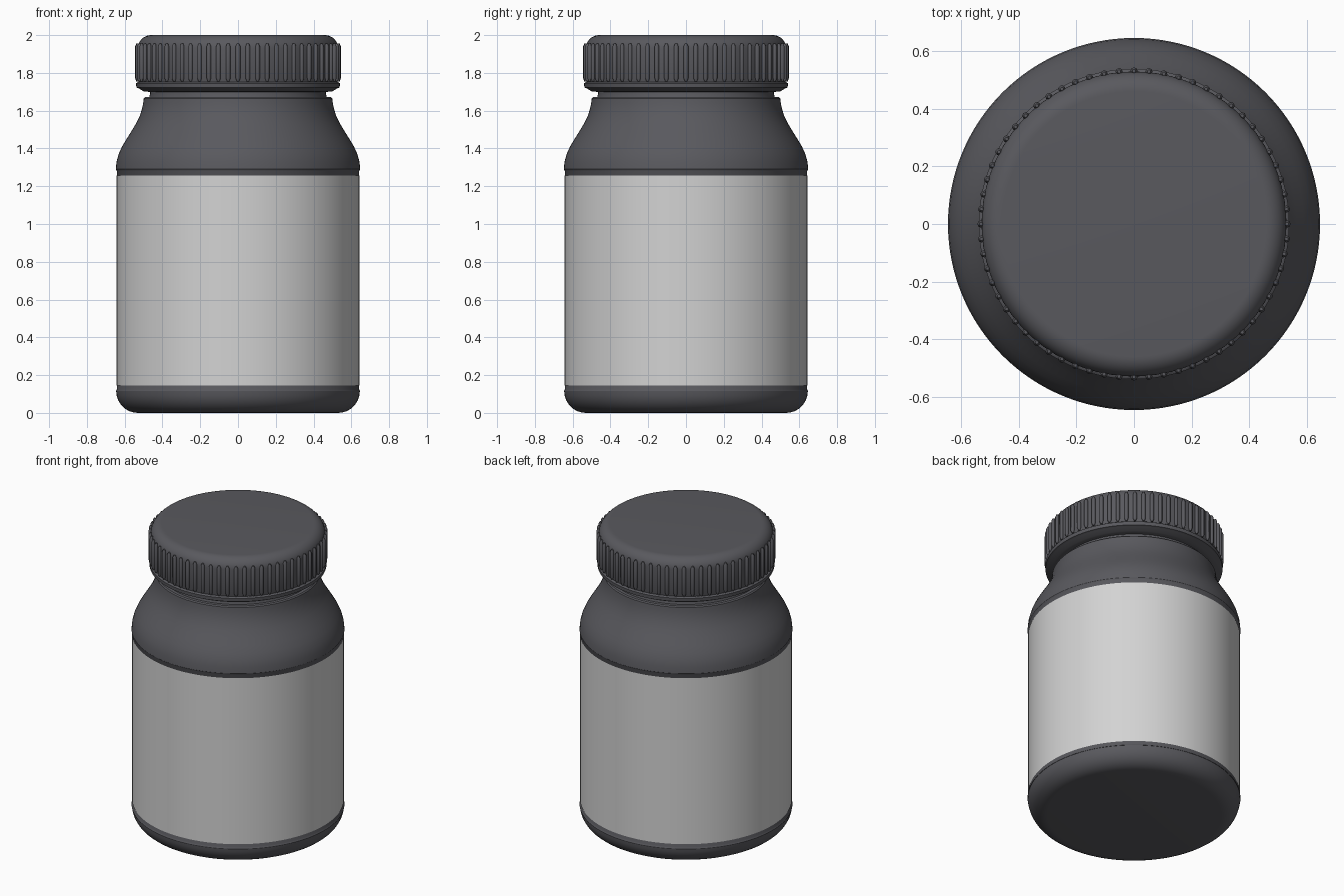
import bpy
import bmesh
from math import cos, sin, pi, radians

cube = bpy.data.objects.get("Cube")
if cube:
    bpy.data.objects.remove(cube, do_unlink=True)


def material(name, colour):
    mat = bpy.data.materials.new(name)
    mat.use_nodes = True
    mat.diffuse_color = colour
    mat.node_tree.nodes["Principled BSDF"].inputs["Base Color"].default_value = colour
    return mat


dark = material("dark grey plastic", (0.1, 0.1, 0.112, 1))
white = material("label white", (0.65, 0.65, 0.65, 1))


def finish(name, bm, mat, angle=35):
    bmesh.ops.recalc_face_normals(bm, faces=bm.faces)
    mesh = bpy.data.meshes.new(name)
    bm.to_mesh(mesh)
    bm.free()
    mesh.materials.append(mat)
    obj = bpy.data.objects.new(name, mesh)
    bpy.context.collection.objects.link(obj)
    bpy.ops.object.select_all(action="DESELECT")
    obj.select_set(True)
    bpy.context.view_layer.objects.active = obj
    bpy.ops.object.shade_smooth_by_angle(angle=radians(angle))
    return obj


def arc(cr, cz, radius, start, end, steps=8):
    """Profile points along a circular arc, angles in degrees."""
    angles = [radians(start + (end - start) * i / steps) for i in range(steps + 1)]
    return [(cr + radius * cos(a), cz + radius * sin(a)) for a in angles]


def lathe(name, profile, mat, steps=128, closed_ends=True):
    """Turn a (radius, height) profile around the z axis."""
    bm = bmesh.new()
    rings = [[bm.verts.new((r * cos(2 * pi * i / steps), r * sin(2 * pi * i / steps), z))
              for i in range(steps)] for r, z in profile]
    for low, high in zip(rings, rings[1:]):
        for i in range(steps):
            j = (i + 1) % steps
            bm.faces.new((low[i], low[j], high[j], high[i]))
    if closed_ends:
        bm.faces.new(rings[0])
        bm.faces.new(rings[-1])
    return finish(name, bm, mat)


# Bottle: rounded foot, recessed wall, curved shoulder and narrow neck
foot = arc(0.53, 0.115, 0.115, -90, 0)
shoulder = [(0.647, 1.29), (0.643, 1.33), (0.632, 1.37), (0.614, 1.41), (0.590, 1.45),
            (0.565, 1.49), (0.541, 1.53), (0.521, 1.57), (0.508, 1.61), (0.502, 1.64),
            (0.499, 1.665), (0.492, 1.672)]
neck = [(0.47, 1.672), (0.465, 1.69), (0.465, 1.76)]
lathe("bottle", foot + [(0.647, 0.115), (0.641, 0.125), (0.641, 1.28)] + shoulder + neck, dark)

# Paper label wrapped around the wall
lathe("label", [(0.643, 0.145), (0.643, 1.258)], white, closed_ends=False)

# Tamper ring under the cap
lathe("tamper_ring", [(0.475, 1.70), (0.50, 1.702), (0.525, 1.718), (0.538, 1.722),
                      (0.54, 1.745), (0.53, 1.752), (0.47, 1.752)], dark)

# Cap: straight wall with a rounded top edge
cap_top = arc(0.46, 1.93, 0.07, 0, 90, 10)
lathe("cap", [(0.47, 1.745), (0.525, 1.747), (0.53, 1.76)] + cap_top, dark)

# Grip ribs around the cap, each a half-round bar with tapered ends
RIBS = 64
bm = bmesh.new()
sections = [(0.006, 1.755), (0.0125, 1.772), (0.0125, 1.94), (0.006, 1.955)]
for n in range(RIBS):
    turn = 2 * pi * n / RIBS
    rows = []
    for size, z in sections:
        row = []
        for k in range(8):
            a = 2 * pi * k / 8
            r, t = 0.5325 + size * cos(a), size * sin(a)
            row.append(bm.verts.new((r * cos(turn) - t * sin(turn),
                                     r * sin(turn) + t * cos(turn), z)))
        rows.append(row)
    for low, high in zip(rows, rows[1:]):
        for k in range(8):
            m = (k + 1) % 8
            bm.faces.new((low[k], low[m], high[m], high[k]))
    bm.faces.new(rows[0])
    bm.faces.new(rows[-1])
finish("cap_grip_ribs", bm, dark, 50)
